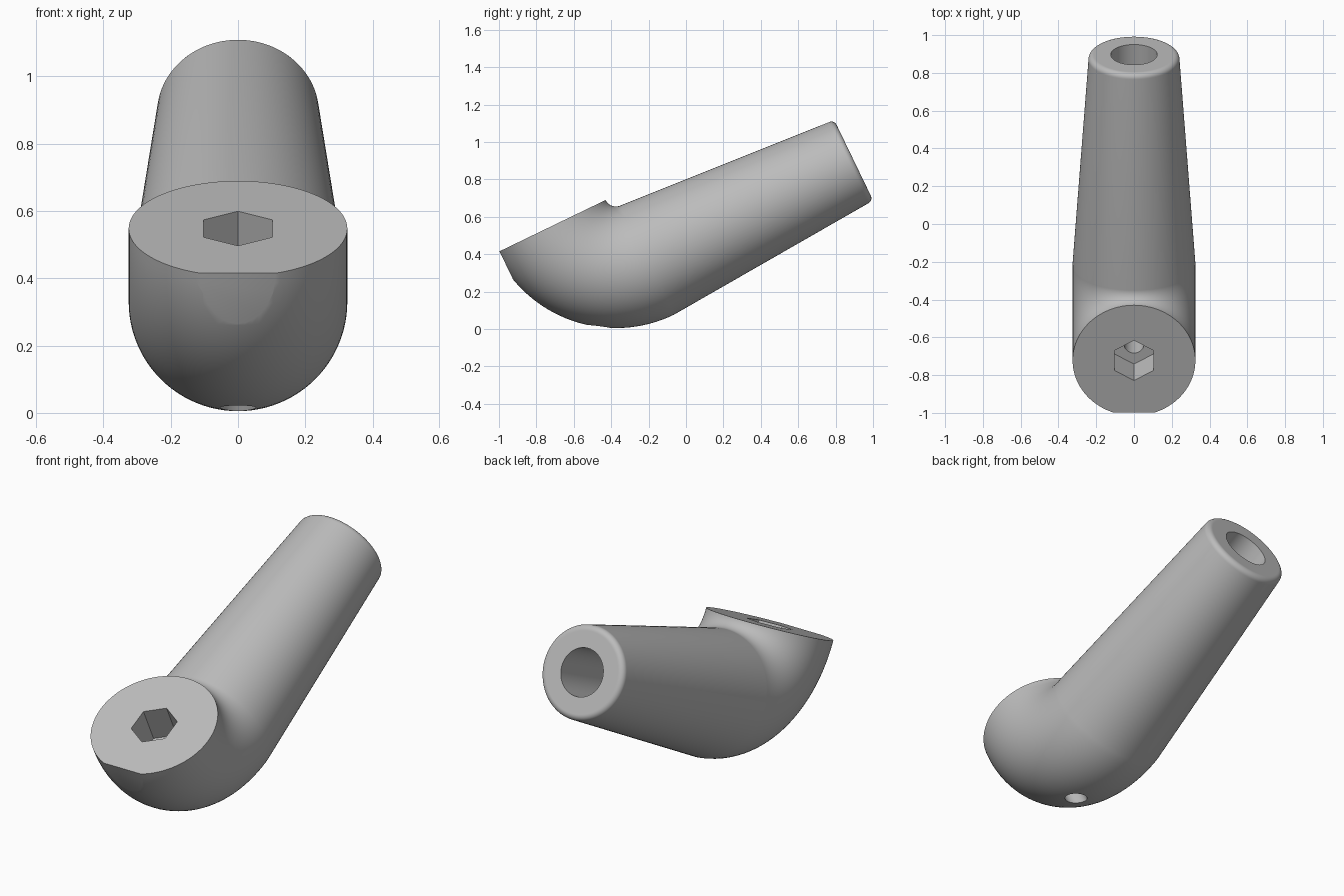
import bpy, bmesh
from math import sin, cos, pi, radians
from mathutils import Matrix, Vector

if "Cube" in bpy.data.objects:
    bpy.data.objects.remove(bpy.data.objects["Cube"])

# Working frame: y runs along the handle, z is normal to the top plate
TILT = Matrix.Rotation(radians(25.8), 4, 'X')
BEND_Y, TOP_Z = -0.026, 0.808        # centre of the elbow bend
BEND_R, TUBE_R = 0.386, 0.325
AXIS_Z = TOP_Z - BEND_R              # handle axis height
PLATE_Y = BEND_Y - BEND_R            # centre of the plate
END_Y, END_R, BORE_R = 1.2, 0.241, 0.123
FILLET, SIDES = 0.03, 96

grey = bpy.data.materials.new("grey metal")
grey.use_nodes = True
colour = (0.5, 0.5, 0.5, 1)
grey.diffuse_color = colour
grey.node_tree.nodes["Principled BSDF"].inputs["Base Color"].default_value = colour


def finish(bm, name):
    bmesh.ops.recalc_face_normals(bm, faces=bm.faces)
    bm.transform(TILT)
    mesh = bpy.data.meshes.new(name)
    bm.to_mesh(mesh)
    bm.free()
    mesh.materials.append(grey)
    obj = bpy.data.objects.new(name, mesh)
    bpy.context.collection.objects.link(obj)
    return obj


def add_ring(bm, centre, radius, turn):
    out = Vector((0, -cos(turn), -sin(turn)))
    side = Vector((1, 0, 0))
    angles = [2 * pi * i / SIDES for i in range(SIDES)]
    return [bm.verts.new(centre + radius * (cos(a) * side + sin(a) * out)) for a in angles]


def prism(name, sides, radius, y, z_low, z_high):
    bm = bmesh.new()
    place = Matrix.Translation((0, y, (z_low + z_high) / 2))
    bmesh.ops.create_cone(bm, cap_ends=True, segments=sides, radius1=radius, radius2=radius,
                          depth=z_high - z_low, matrix=place @ Matrix.Rotation(pi / 2, 4, 'Z'))
    return finish(bm, name)


# Elbow, tapered handle, rounded end and blind bore as one skin
bm = bmesh.new()
rings = []
BEND_STEPS = 32
for i in range(BEND_STEPS + 1):
    t = pi / 2 * i / BEND_STEPS
    centre = Vector((0, BEND_Y - BEND_R * cos(t), TOP_Z - BEND_R * sin(t)))
    rings.append(add_ring(bm, centre, TUBE_R, t))

profile = []
for i in range(9):
    t = pi / 2 * i / 8
    profile.append((END_Y - FILLET + FILLET * sin(t), END_R - FILLET + FILLET * cos(t)))
profile += [(END_Y, END_R - FILLET - 0.003), (END_Y, BORE_R), (END_Y - 0.6, BORE_R)]
for y, radius in profile:
    rings.append(add_ring(bm, Vector((0, y, AXIS_Z)), radius, pi / 2))

for a, b in zip(rings, rings[1:]):
    for i in range(SIDES):
        j = (i + 1) % SIDES
        bm.faces.new((a[i], a[j], b[j], b[i]))
bm.faces.new(rings[0])
bm.faces.new(rings[-1])

# Flat on the front of the head
bmesh.ops.bisect_plane(bm, geom=bm.verts[:] + bm.edges[:] + bm.faces[:], dist=1e-5,
                       plane_co=(0, PLATE_Y - 0.305, 0), plane_no=(0, -1, 0), clear_outer=True)
bmesh.ops.holes_fill(bm, edges=[e for e in bm.edges if e.is_boundary], sides=0)
body = finish(bm, "elbow_handle")

# Hex socket and the bolt hole under it
cutters = [prism("hex_socket_cutter", 6, 0.118, PLATE_Y, TOP_Z - 0.2, TOP_Z + 0.1),
           prism("bolt_hole_cutter", 48, 0.053, PLATE_Y, -0.2, TOP_Z - 0.1)]
cutters[0].data.transform(TILT @ Matrix.Translation((0, PLATE_Y, 0)) @ Matrix.Rotation(pi / 2, 4, 'Z')
                          @ Matrix.Translation((0, -PLATE_Y, 0)) @ TILT.inverted())

bpy.ops.object.select_all(action='DESELECT')
body.select_set(True)
bpy.context.view_layer.objects.active = body
for cutter in cutters:
    mod = body.modifiers.new(cutter.name, 'BOOLEAN')
    mod.operation, mod.solver, mod.object = 'DIFFERENCE', 'EXACT', cutter
    bpy.ops.object.modifier_apply(modifier=mod.name)
    bpy.data.objects.remove(cutter)

bpy.ops.object.shade_smooth_by_angle(angle=radians(30))
